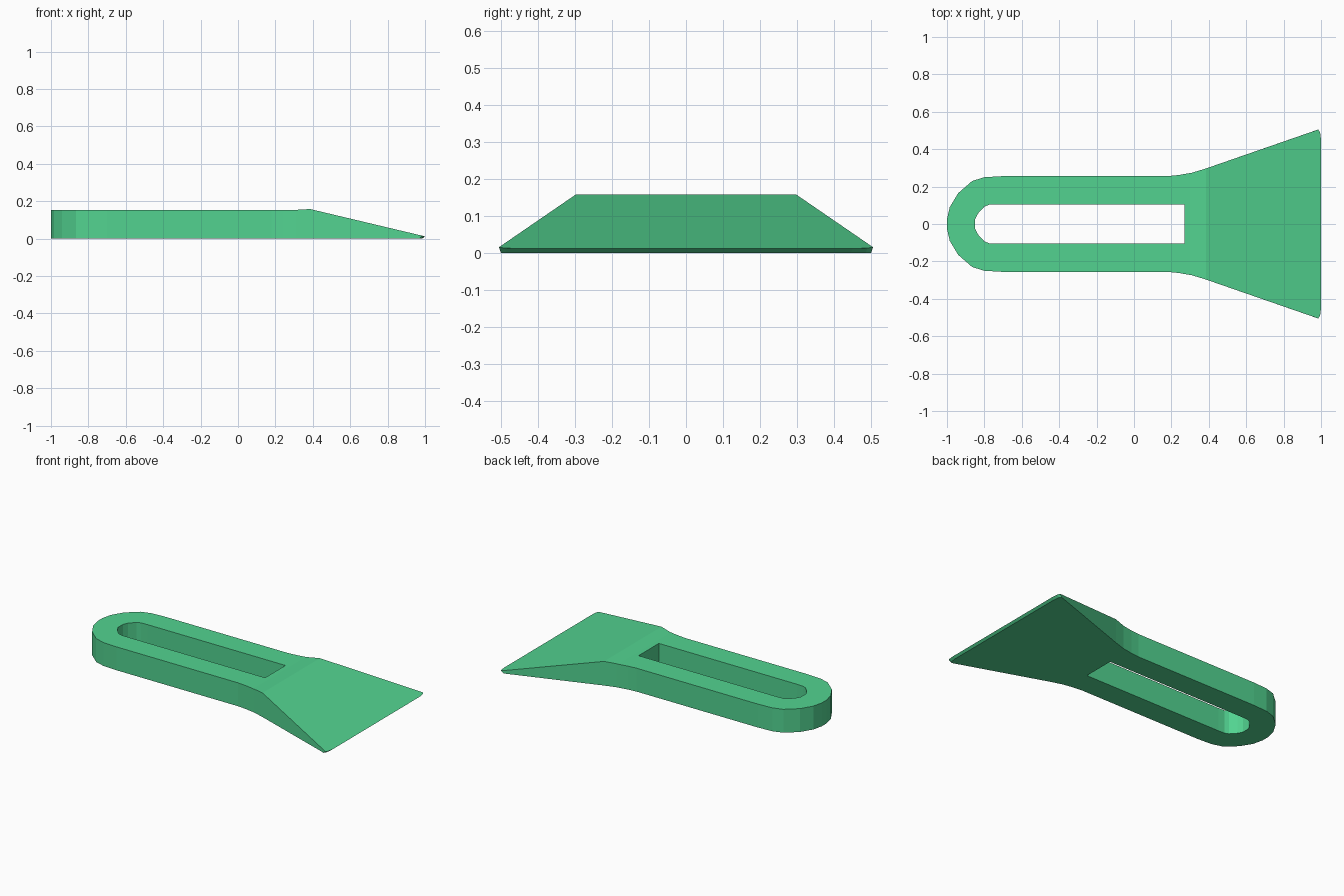
import bpy, bmesh
from mathutils import Vector

default = bpy.data.objects.get("Cube")
if default:
    bpy.data.objects.remove(default, do_unlink=True)

green = bpy.data.materials.new("green")
green.use_nodes = True
colour = (0.085, 0.65, 0.28, 1)
green.diffuse_color = colour
green.node_tree.nodes["Principled BSDF"].inputs["Base Color"].default_value = colour

TOP, CREST, TIP = 0.153, 0.158, 0.013
RISE_X, CREST_X, END_X = 0.30, 0.385, 0.995


def prism(name, half, z0, z1, cuts=()):
    """Mirror a half outline across y = 0 and extrude it upright."""
    outline = half + [(x, -y) for x, y in reversed(half)]
    bm = bmesh.new()
    base = bm.faces.new([bm.verts.new((x, y, z0)) for x, y in outline])
    ext = bmesh.ops.extrude_face_region(bm, geom=[base])
    top = [g for g in ext["geom"] if isinstance(g, bmesh.types.BMVert)]
    bmesh.ops.translate(bm, verts=top, vec=(0, 0, z1 - z0))
    for x in cuts:
        bmesh.ops.bisect_plane(bm, geom=bm.verts[:] + bm.edges[:] + bm.faces[:],
                               plane_co=(x, 0, 0), plane_no=Vector((1, 0, 0)))
    bmesh.ops.recalc_face_normals(bm, faces=bm.faces)
    return bm


def make_object(name, bm):
    mesh = bpy.data.meshes.new(name)
    bm.to_mesh(mesh)
    bm.free()
    mesh.materials.append(green)
    obj = bpy.data.objects.new(name, mesh)
    bpy.context.scene.collection.objects.link(obj)
    return obj


def top_height(x):
    """Level handle, slight rise to the crest, then the blade slope."""
    if x <= RISE_X:
        return TOP
    if x <= CREST_X:
        return TOP + (CREST - TOP) * (x - RISE_X) / (CREST_X - RISE_X)
    return CREST + (TIP - CREST) * (x - CREST_X) / (END_X - CREST_X)


# Handle and flared blade in one body
body_half = [(-1, 0.025), (-0.985, 0.09), (-0.94, 0.165), (-0.865, 0.23),
             (-0.80, 0.25), (-0.70, 0.256), (0.18, 0.256), (0.24, 0.262),
             (0.31, 0.274), (0.385, 0.297), (0.985, 0.505), (0.995, 0.49), (1, 0.45)]
bm = prism("scraper", body_half, 0, TOP, (RISE_X, CREST_X, 0.985))
for v in bm.verts:
    if v.co.z > TOP / 2:
        v.co.z = top_height(v.co.x)
    elif v.co.x > 0.98:
        # Undercut the cutting edge a little
        v.co.x -= 0.015
        v.co.y *= 0.99
body = make_object("scraper", bm)

# Slot through the handle, rounded at the far end
slot_half = [(-0.85, 0.025), (-0.835, 0.055), (-0.80, 0.093),
             (-0.775, 0.103), (-0.73, 0.105), (0.27, 0.105)]
cutter = make_object("slot_cutter", prism("slot_cutter", slot_half, -0.1, 0.3))
cutter.hide_render = True
cutter.hide_viewport = True

cut = body.modifiers.new("slot", 'BOOLEAN')
cut.operation = 'DIFFERENCE'
cut.solver = 'EXACT'
cut.object = cutter

# Smooth the rounded sides, keep the rims crisp
bpy.ops.object.select_all(action='DESELECT')
body.select_set(True)
bpy.context.view_layer.objects.active = body
bpy.ops.object.modifier_apply(modifier="slot")
bpy.data.objects.remove(cutter, do_unlink=True)
